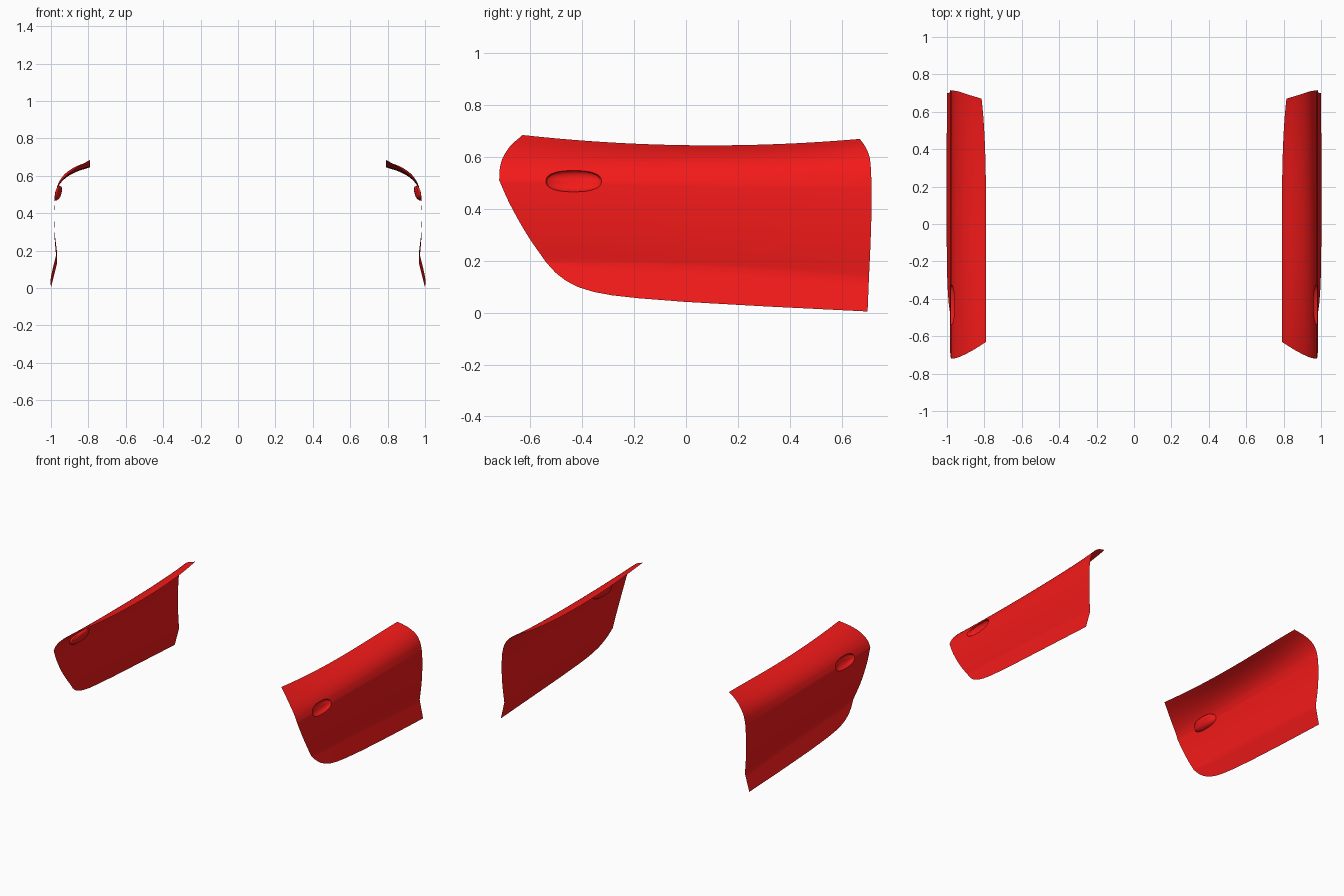
import bpy, bmesh, math
from mathutils import Vector
from mathutils.bvhtree import BVHTree

if "Cube" in bpy.data.objects:
    bpy.data.objects.remove(bpy.data.objects["Cube"])

COLS = 100
# key rows, top to lower crease: x, y front, z front, y back, z back, sag
UPPER = [(.79, -.63, .685, .67, .67, -.032), (.862, -.675, .645, .69, .642, -.022),
         (.92, -.705, .60, .707, .602, -.012), (.958, -.718, .555, .713, .55, -.005),
         (.979, -.72, .51, .715, .485, 0)]
MIDDLE = [UPPER[-1], (.983, -.677, .415, .715, .39, 0),
          (.980, -.612, .30, .711, .26, .006), (.968, -.54, .195, .705, .13, .012)]
# bottom outline (y, z)
BOTTOM = [(-.54, .195), (-.50, .153), (-.46, .123), (-.41, .098), (-.35, .08),
          (-.28, .067), (-.18, .056), (0, .042), (.3, .025), (.7, .005)]


def spline(keys, t):
    """Smooth interpolation through key tuples, t in 0..1."""
    n = len(keys) - 1
    i = min(int(t * n), n - 1)
    f = t * n - i
    k = [Vector(keys[j]) for j in (max(i - 1, 0), i, i + 1, min(i + 2, n))]
    m1 = (k[2] - k[0]) * (.5 if i > 0 else 1)
    m2 = (k[3] - k[1]) * (.5 if i + 2 <= n else 1)
    return (k[1] * (2*f**3 - 3*f**2 + 1) + m1 * (f**3 - 2*f**2 + f)
            + k[2] * (3*f**2 - 2*f**3) + m2 * (f**3 - f**2))


def row_points(key, taper):
    x, y0, z0, y1, z1, sag = key
    pts = []
    for c in range(COLS + 1):
        u = c / COLS
        pts.append(Vector((x + taper * u**6, y0 + (y1 - y0) * u,
                           z0 + (z1 - z0) * u + sag * 4 * u * (1 - u))))
    return pts


def bottom_z(y):
    for (ya, za), (yb, zb) in zip(BOTTOM, BOTTOM[1:]):
        if y <= yb:
            return za + (zb - za) * (y - ya) / (yb - ya)
    return BOTTOM[-1][1]


# door skin rows: curved shoulder, side, flared sill
rows = [row_points(spline(UPPER, i / 18), .025 * (1 - i / 18)) for i in range(18)]
rows += [row_points(spline(MIDDLE, i / 20), 0) for i in range(21)]
crease = rows[-1]
for i in range(1, 6):
    row = []
    for p in crease:
        drop = max(p.z - bottom_z(p.y), 0) * i / 5
        row.append(Vector((p.x + .25 * drop, p.y - .04 * drop, p.z - drop)))
    rows.append(row)

bm = bmesh.new()
grid = [[bm.verts.new(p) for p in r] for r in rows]
for a, b in zip(grid, grid[1:]):
    for c in range(COLS):
        bm.faces.new((b[c], b[c + 1], a[c + 1], a[c]))
bmesh.ops.remove_doubles(bm, verts=bm.verts, dist=1e-5)
skin = BVHTree.FromBMesh(bm)

# handle recess: cut an oval opening and set a bowl into it
HY, HZ, HA, HB, POW = -.433, .507, .107, .041, 2.4


def oval(p):
    return (abs((p.y - HY) / HA)**POW + abs((p.z - HZ) / HB)**POW)**(1 / POW)


bmesh.ops.delete(bm, geom=[f for f in bm.faces if min(oval(v.co) for v in f.verts) < 1.12],
                 context='FACES')
hole = [e for e in bm.edges if e.is_boundary and max(oval(v.co) for v in e.verts) < 2]

N = 48
rings = []
for s in (1, .94, .84, .7, .5, .25):
    ring = []
    for k in range(N):
        a = 2 * math.pi * k / N
        ca, sa = math.cos(a), math.sin(a)
        y = HY + HA * s * math.copysign(abs(ca)**(2 / POW), ca)
        z = HZ + HB * s * math.copysign(abs(sa)**(2 / POW), sa)
        hit = skin.ray_cast(Vector((2, y, z)), Vector((-1, 0, 0)))[0]
        ring.append(bm.verts.new((hit.x - .034 * math.sqrt(1 - s * s), y, z)))
    rings.append(ring)
for a, b in zip(rings, rings[1:]):
    for k in range(N):
        j = (k + 1) % N
        bm.faces.new((a[k], a[j], b[j], b[k]))
bm.faces.new(rings[-1])
rim = [bm.edges.get((rings[0][k], rings[0][(k + 1) % N])) for k in range(N)]
bmesh.ops.bridge_loops(bm, edges=hole + rim)

# face outward
bmesh.ops.recalc_face_normals(bm, faces=bm.faces)
if sum(f.normal.x * f.calc_area() for f in bm.faces) < 0:
    bmesh.ops.reverse_faces(bm, faces=bm.faces)

mesh = bpy.data.meshes.new("door_panels")
bm.to_mesh(mesh)
bm.free()
door = bpy.data.objects.new("door_panels", mesh)
bpy.context.collection.objects.link(door)

red = bpy.data.materials.new("red_paint")
red.diffuse_color = (.9, .01, .01, 1)
red.use_nodes = True
red.node_tree.nodes["Principled BSDF"].inputs["Base Color"].default_value = red.diffuse_color
mesh.materials.append(red)

bpy.context.view_layer.objects.active = door
door.select_set(True)
bpy.ops.object.shade_smooth_by_angle(angle=math.radians(25))

# opposite door
mirror = door.modifiers.new("opposite_side", 'MIRROR')
mirror.use_mirror_merge = False
